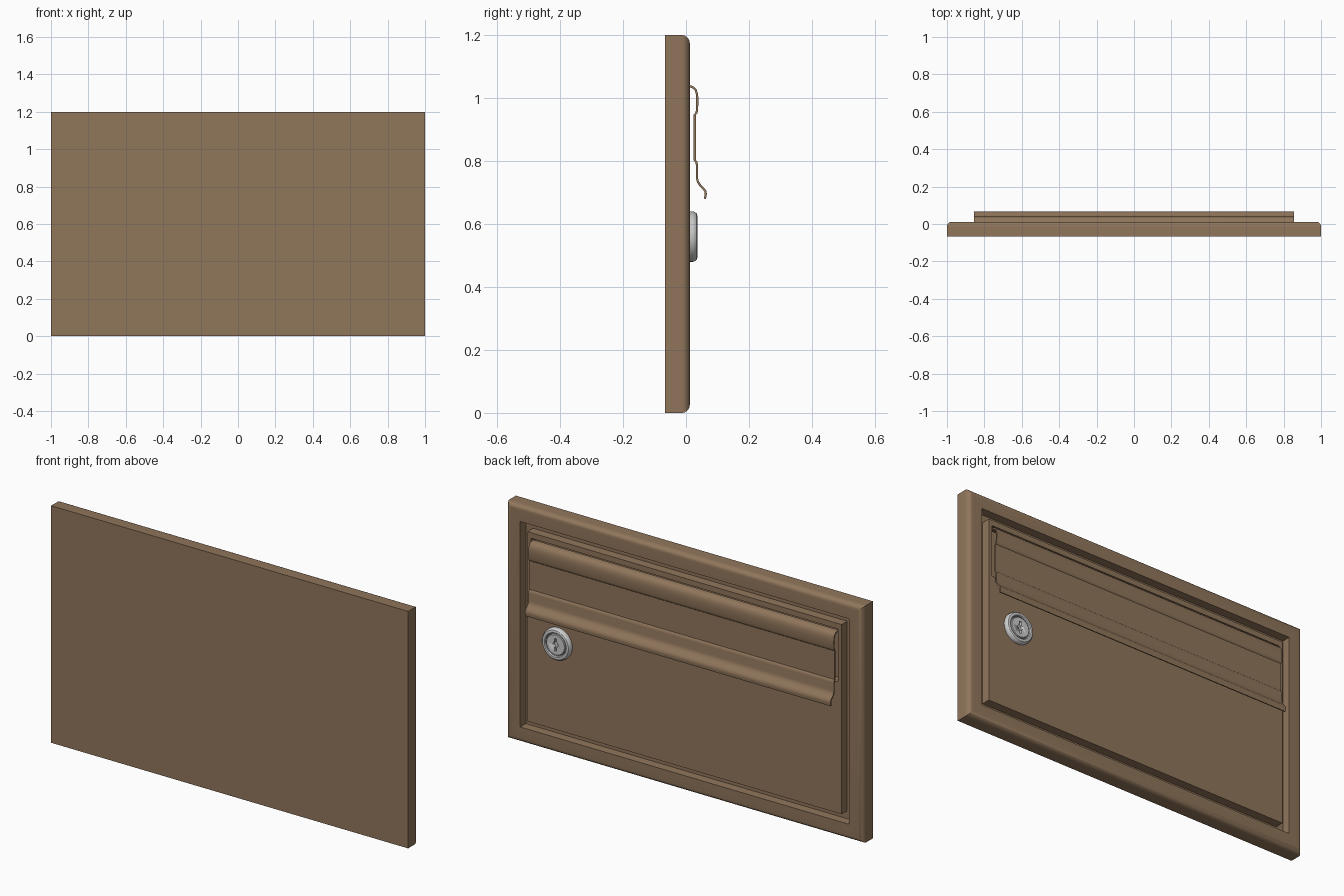
import bpy, bmesh, math
from mathutils import Vector

if "Cube" in bpy.data.objects:
    bpy.data.objects.remove(bpy.data.objects["Cube"])

brown = bpy.data.materials.new("brown_paint")
brown.diffuse_color = (0.28, 0.18, 0.105, 1)
brown.use_nodes = True
brown.node_tree.nodes["Principled BSDF"].inputs["Base Color"].default_value = brown.diffuse_color


def finish(name, bm, mat=None, angle=None):
    bmesh.ops.recalc_face_normals(bm, faces=bm.faces)
    me = bpy.data.meshes.new(name)
    bm.to_mesh(me)
    bm.free()
    ob = bpy.data.objects.new(name, me)
    bpy.context.collection.objects.link(ob)
    if mat:
        me.materials.append(mat)
    if angle:
        bpy.ops.object.select_all(action='DESELECT')
        ob.select_set(True)
        bpy.context.view_layer.objects.active = ob
        bpy.ops.object.shade_smooth_by_angle(angle=math.radians(angle))
    return ob


def bridge(bm, rings):
    for a, b in zip(rings, rings[1:]):
        n = len(a)
        for i in range(n):
            j = (i + 1) % n
            bm.faces.new((a[i], a[j], b[j], b[i]))
    bm.faces.new(rings[0])
    bm.faces.new(rings[-1])


def rect_shell(name, loops):
    """Skin through rectangles given as (half width, z low, z high, y)."""
    bm = bmesh.new()
    rings = [[bm.verts.new((x, y, z)) for x, z in
              ((-w, z0), (w, z0), (w, z1), (-w, z1))] for w, z0, z1, y in loops]
    bridge(bm, rings)
    return finish(name, bm, brown, 35)


# housing: rounded outer edge, then a sunken opening for the door
FRONT, R = 0.012, 0.026
loops = [(1, 0, 1.2, -0.067)]
for k in range(9):
    t = k / 8 * math.pi / 2
    inset = R * (1 - math.cos(t))
    loops.append((1 - inset, inset, 1.2 - inset, FRONT - R + R * math.sin(t)))
loops += [(0.92, 0.08, 1.12, FRONT), (0.92, 0.08, 1.12, -0.033)]
rect_shell("housing", loops)

# door with the mail slot recessed into it
rect_shell("door", [(0.88, 0.12, 1.08, -0.04), (0.88, 0.12, 1.08, FRONT),
                    (0.86, 0.785, 1.052, FRONT), (0.86, 0.785, 1.052, -0.03)])

# slot flap: bent sheet, profile in (y, z)
path = [Vector(p) for p in (
    (0.0, 1.038), (0.015, 1.037), (0.024, 1.033), (0.031, 1.025), (0.035, 1.012),
    (0.036, 0.995), (0.035, 0.960), (0.033, 0.953), (0.028, 0.947), (0.028, 0.802),
    (0.033, 0.796), (0.035, 0.786), (0.035, 0.745), (0.038, 0.733), (0.046, 0.722),
    (0.056, 0.712), (0.061, 0.705), (0.063, 0.696), (0.060, 0.680))]
T = 0.0035
left, right = [], []
for i, p in enumerate(path):
    d = (path[min(i + 1, len(path) - 1)] - path[max(i - 1, 0)]).normalized()
    n = Vector((-d.y, d.x)) * T
    left.append(p + n)
    right.append(p - n)
outline = left + right[::-1]
bm = bmesh.new()
bridge(bm, [[bm.verts.new((x, p.x, p.y)) for p in outline] for x in (-0.855, 0.855)])
finish("slot_flap", bm, brown, 40)


def lathe(name, profile, cx, cz, n=48, angle=30):
    """Turn (radius, y) points around a y-axis."""
    bm = bmesh.new()
    bridge(bm, [[bm.verts.new((cx + r * math.cos(2 * math.pi * i / n), y,
                               cz + r * math.sin(2 * math.pi * i / n)))
                 for i in range(n)] for r, y in profile])
    return finish(name, bm, None, angle)


# lock: flanged ring and key plug
CX, CZ = 0.708, 0.56
lathe("lock_ring", [(0.08, 0.0), (0.08, 0.022), (0.078, 0.028), (0.073, 0.034),
                    (0.067, 0.036), (0.061, 0.035), (0.057, 0.031), (0.056, 0.02)], CX, CZ)
plug = lathe("lock_plug", [(0.053, 0.0), (0.053, 0.030), (0.050, 0.033)], CX, CZ)

# keyhole cutters
round_cut = lathe("keyhole_round_cutter", [(0.014, 0.018), (0.014, 0.06)], CX, CZ, 24)
bm = bmesh.new()
bridge(bm, [[bm.verts.new((CX + x, y, CZ + z)) for x, z in
             ((-0.006, -0.032), (0.006, -0.032), (0.006, 0.032), (-0.006, 0.032))]
            for y in (0.016, 0.06)])
slot_cut = finish("keyhole_slot_cutter", bm)
for cutter in (round_cut, slot_cut):
    mod = plug.modifiers.new("keyhole", 'BOOLEAN')
    mod.operation = 'DIFFERENCE'
    mod.solver = 'EXACT'
    mod.object = cutter
    cutter.hide_render = True
    cutter.hide_set(True)
